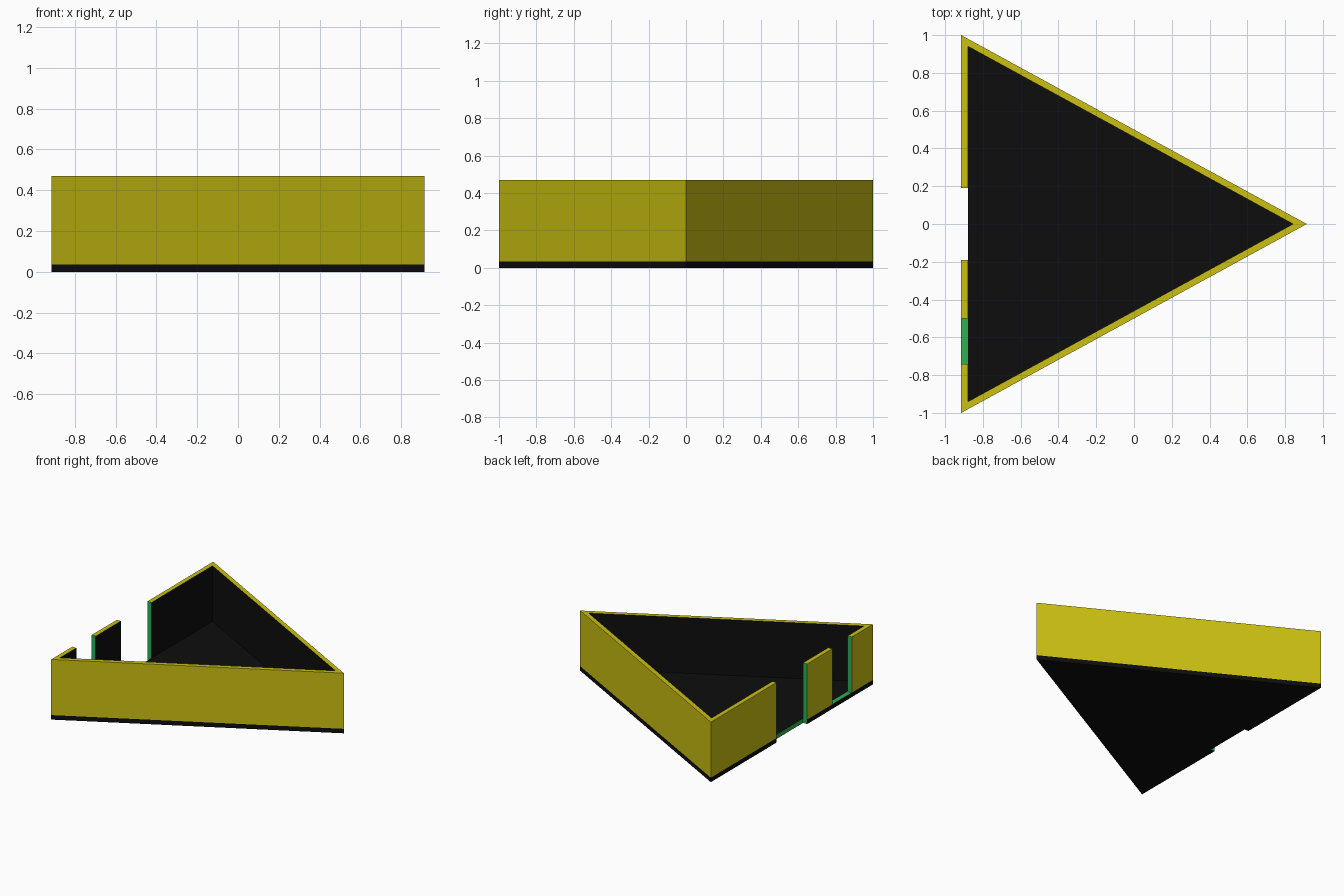
import bpy

if "Cube" in bpy.data.objects:
    bpy.data.objects.remove(bpy.data.objects["Cube"])

XO, XI = 0.915, 0.88      # outer and inner x of the left wall
AX, CY = 0.842, 0.941     # inner apex x, inner corner y
DOOR = 0.19               # half width of the doorway
W0, W1 = -0.74, -0.50     # second opening in y
FLOOR, TOP = 0.035, 0.47


def material(name, color):
    m = bpy.data.materials.new(name)
    m.diffuse_color = (*color, 1)
    m.use_nodes = True
    m.node_tree.nodes["Principled BSDF"].inputs["Base Color"].default_value = m.diffuse_color
    return m


MATS = [material("yellow", (0.60, 0.53, 0.006)),
        material("black", (0.0042, 0.0042, 0.0042)),
        material("green", (0.026, 0.44, 0.08))]
YELLOW, BLACK, GREEN = range(3)


def build(name, verts, faces, rule):
    """Make an object and colour each face by a rule."""
    me = bpy.data.meshes.new(name)
    me.from_pydata(verts, [], faces)
    for m in MATS:
        me.materials.append(m)
    for p in me.polygons:
        p.material_index = rule(p.normal, p.center)
    ob = bpy.data.objects.new(name, me)
    bpy.context.collection.objects.link(ob)
    return ob


def sides(outline, z0, z1):
    """Vertices and side faces of an extruded counter-clockwise outline."""
    n = len(outline)
    verts = [(x, y, z) for z in (z0, z1) for x, y in outline]
    return verts, [(i, (i + 1) % n, n + (i + 1) % n, n + i) for i in range(n)]


def wall_rule(n, c):
    if n.z > 0.9:
        return YELLOW
    if abs(n.y) > 0.99:                       # cut ends of the walls
        return GREEN
    return YELLOW if n.x * c.x + n.y * c.y > 0 else BLACK


def base_rule(n, c):
    cut = abs(n.y) > 0.99 or (n.x < -0.99 and c.x > -0.9)
    return GREEN if cut else BLACK


# Long wall running around all three corners
outline = [(-XO, 1), (-XO, DOOR), (-XI, DOOR), (-XI, CY), (AX, 0),
           (-XI, -CY), (-XI, W0), (-XO, W0), (-XO, -1), (XO, 0)]
v, f = sides(outline, FLOOR, TOP)
f += [tuple(10 + i for i in q) for q in
      ((0, 1, 2, 3), (0, 3, 4, 9), (9, 4, 5, 8), (8, 5, 6, 7))]
build("outer_wall", v, f, wall_rule)

# Short wall between the two openings
v, f = sides([(-XO, W1), (-XO, -DOOR), (-XI, -DOOR), (-XI, W1)][::-1], FLOOR, TOP)
build("wall_pillar", v, f + [(4, 5, 6, 7)], wall_rule)

# Floor slab, notched at the doorway
outline = [(-XO, 1), (-XO, DOOR), (-XI, DOOR), (-XI, -DOOR),
           (-XO, -DOOR), (-XO, -1), (XO, 0)]
v, f = sides(outline, 0, FLOOR)
v += [(-XI, CY, FLOOR), (-XI, -CY, FLOOR), (AX, 0, FLOOR)]
build("floor", v, f + [tuple(range(6, -1, -1)), (14, 15, 16)], base_rule)

# Sill in the second opening
build("sill", [(-XO, W0, FLOOR), (-XI, W0, FLOOR), (-XI, W1, FLOOR), (-XO, W1, FLOOR)],
      [(0, 1, 2, 3)], lambda n, c: GREEN)
